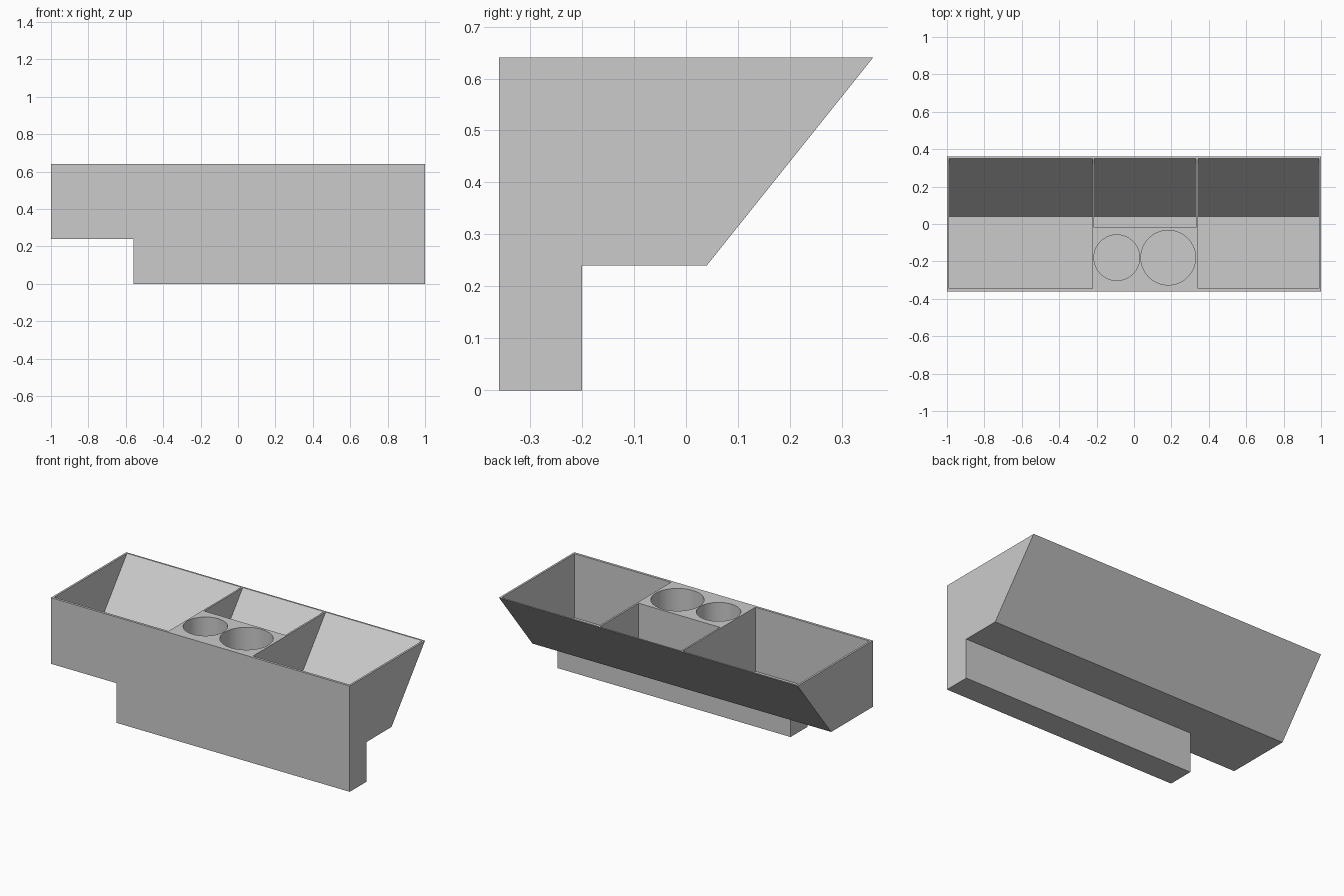
import bpy, bmesh, math

if "Cube" in bpy.data.objects:
    bpy.data.objects.remove(bpy.data.objects["Cube"])


def finish(name, bm):
    bmesh.ops.recalc_face_normals(bm, faces=bm.faces)
    mesh = bpy.data.meshes.new(name)
    bm.to_mesh(mesh)
    bm.free()
    obj = bpy.data.objects.new(name, mesh)
    bpy.context.collection.objects.link(obj)
    return obj


def prism(name, profile, x0, x1):
    """Extrude a (y, z) profile from x0 to x1."""
    bm = bmesh.new()
    face = bm.faces.new([bm.verts.new((x0, y, z)) for y, z in profile])
    ext = bmesh.ops.extrude_face_region(bm, geom=[face])["geom"]
    verts = [v for v in ext if isinstance(v, bmesh.types.BMVert)]
    bmesh.ops.translate(bm, verts=verts, vec=(x1 - x0, 0, 0))
    return finish(name, bm)


def cylinder(name, x, y, r, z0, z1):
    bm = bmesh.new()
    bmesh.ops.create_cone(bm, cap_ends=True, segments=96, radius1=r, radius2=r, depth=z1 - z0)
    bmesh.ops.translate(bm, verts=bm.verts, vec=(x, y, (z0 + z1) / 2))
    return finish(name, bm)


TOP, UNDER, FLOOR, OVER = 0.64, 0.24, 0.2525, 0.70
SLOPE = 0.32 / 0.40  # run over rise of the sloped back


def pocket(name, x0, x1, front):
    """Cutter whose back follows the sloped outer wall."""
    back = lambda z: 0.35 - SLOPE * (TOP - z)
    return prism(name, [(front, FLOOR), (back(FLOOR), FLOOR),
                        (back(OVER), OVER), (front, OVER)], x0, x1)


# Outer body: sloped bin with a mounting skirt below the front
body = prism("organizer_body", [(-0.36, 0), (-0.20, 0), (-0.20, UNDER), (0.04, UNDER),
                                (0.36, TOP), (-0.36, TOP)], -1, 1)

cutters = [
    # Notch that shortens the skirt on the left
    prism("skirt_notch_cutter", [(-0.5, -0.1), (-0.1, -0.1), (-0.1, UNDER), (-0.5, UNDER)], -1.1, -0.56),
    # Three bins
    pocket("left_bin_cutter", -0.988, -0.223, -0.345),
    pocket("middle_bin_cutter", -0.213, 0.331, -0.02),
    pocket("right_bin_cutter", 0.342, 0.988, -0.345),
    # Two cup holes
    cylinder("small_cup_cutter", -0.092, -0.18, 0.122, FLOOR, OVER),
    cylinder("large_cup_cutter", 0.183, -0.18, 0.146, FLOOR, OVER),
]

bpy.context.view_layer.objects.active = body
body.select_set(True)
for cutter in cutters:
    mod = body.modifiers.new(cutter.name, "BOOLEAN")
    mod.operation = "DIFFERENCE"
    mod.solver = "EXACT"
    mod.object = cutter
    bpy.ops.object.modifier_apply(modifier=mod.name)
    bpy.data.objects.remove(cutter)

bpy.ops.object.shade_smooth_by_angle(angle=math.radians(20))
